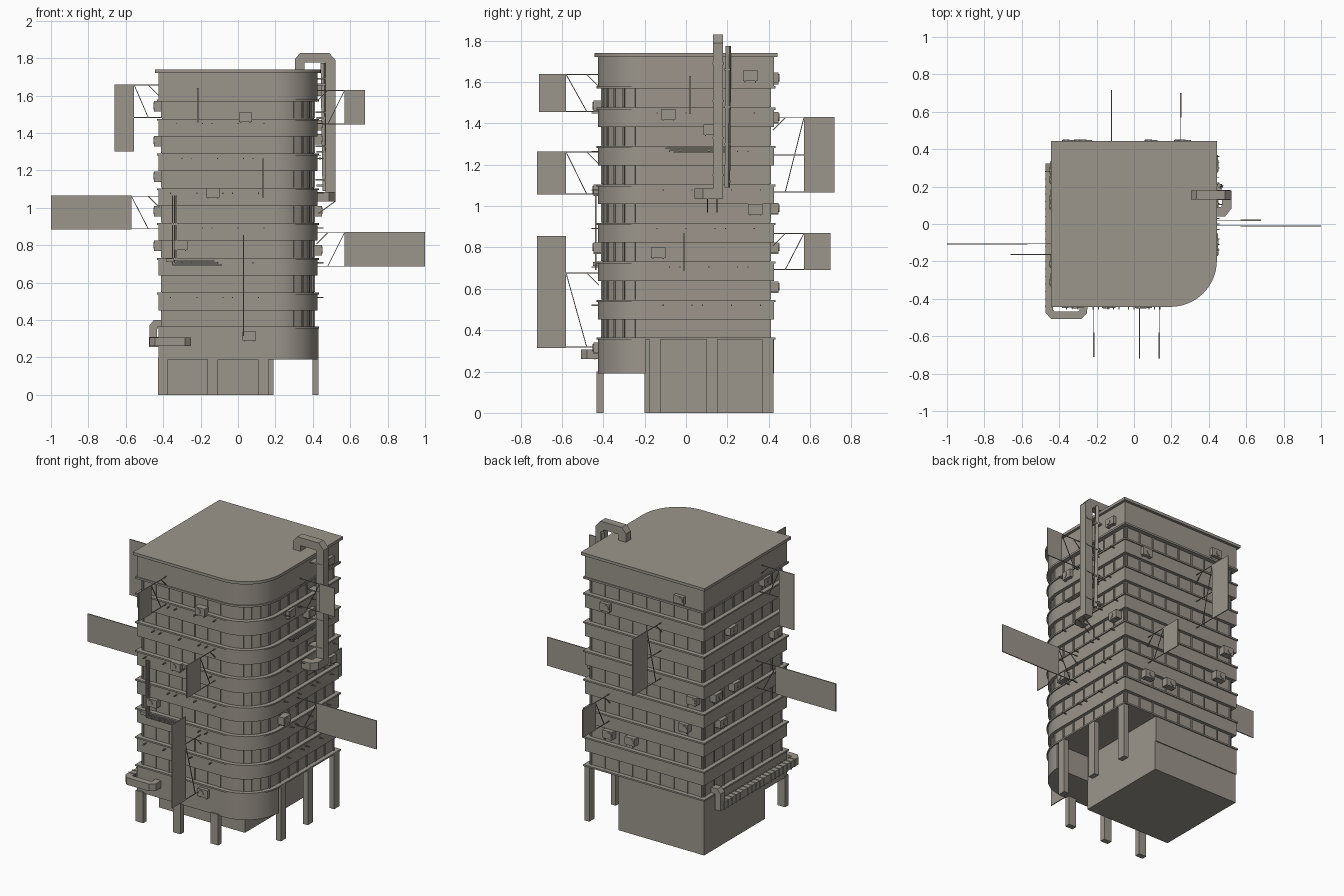
import bpy, bmesh, math
from mathutils import Vector, Matrix

if "Cube" in bpy.data.objects:
    bpy.data.objects.remove(bpy.data.objects["Cube"])

mat = bpy.data.materials.new("warm grey concrete")
mat.diffuse_color = (0.33, 0.30, 0.26, 1)
mat.use_nodes = True
mat.node_tree.nodes["Principled BSDF"].inputs["Base Color"].default_value = mat.diffuse_color


def finish(bm, name, smooth=False):
    bmesh.ops.recalc_face_normals(bm, faces=bm.faces[:])
    me = bpy.data.meshes.new(name)
    bm.to_mesh(me)
    bm.free()
    me.materials.append(mat)
    ob = bpy.data.objects.new(name, me)
    bpy.context.collection.objects.link(ob)
    if smooth:
        bpy.ops.object.select_all(action='DESELECT')
        ob.select_set(True)
        bpy.context.view_layer.objects.active = ob
        bpy.ops.object.shade_smooth_by_angle(angle=math.radians(30))
    return ob


def box(bm, c, size, ang=0.0):
    m = Matrix.Translation(c) @ Matrix.Rotation(ang, 4, 'Z') @ Matrix.Diagonal((*size, 1))
    bmesh.ops.create_cube(bm, size=1, matrix=m)


def rod(bm, a, b, w):
    a, b = Vector(a), Vector(b)
    d = b - a
    m = Matrix.Translation((a + b) / 2) @ d.to_track_quat('Z', 'Y').to_matrix().to_4x4()
    bmesh.ops.create_cube(bm, size=1, matrix=m @ Matrix.Diagonal((w, w, d.length, 1)))


def sweep(bm, path, normal, w, h):
    """Rectangular duct along a path lying in the plane with the given normal."""
    n, pts, rings = Vector(normal), [Vector(p) for p in path], []
    for i, p in enumerate(pts):
        t0 = (pts[i] - pts[i - 1]).normalized() if i else (pts[1] - pts[0]).normalized()
        t1 = (pts[i + 1] - pts[i]).normalized() if i < len(pts) - 1 else t0
        side = n.cross(t0 + t1).normalized()
        side *= w / 2 / max(0.3, side.dot(n.cross(t0)))
        rings.append([bm.verts.new(p + a * side + b * n * h / 2)
                      for a, b in ((1, 1), (-1, 1), (-1, -1), (1, -1))])
    for r, s in zip(rings, rings[1:]):
        for j in range(4):
            bm.faces.new((r[j], r[(j + 1) % 4], s[(j + 1) % 4], s[j]))
    bm.faces.new(rings[0])
    bm.faces.new(rings[-1])


def outline(h, notch=False):
    """Square plan with a rounded front right corner, optionally notched at the back right."""
    c, r, n = 0.195, h - 0.195, 16
    pts = [(-h, -h)]
    for i in range(n + 1):
        a = -math.pi / 2 + i * math.pi / 2 / n
        pts.append((c + r * math.cos(a), -c + r * math.sin(a)))
    return pts + ([(0.19, -c), (0.19, h)] if notch else [(h, h)]) + [(-h, h)]


def loft(profile, name, notch=False):
    bm = bmesh.new()
    rings = [[bm.verts.new((x, y, z)) for x, y in outline(h, notch)] for z, h in profile]
    k = len(rings[0])
    for r, s in zip(rings, rings[1:]):
        for j in range(k):
            bm.faces.new((r[j], r[(j + 1) % k], s[(j + 1) % k], s[j]))
    bm.faces.new(rings[0])
    bm.faces.new(rings[-1])
    return finish(bm, name, True)


# Tower: recessed window strips between projecting bands, roof lip on top
W, B, L, P = 0.405, 0.426, 0.433, 0.186
prof = [(0.355, B), (0.355, L), (0.365, L), (0.365, W)]
for k in range(6):
    z = 0.452 + P * k
    prof += [(z, W), (z, B), (z + 0.084, B), (z + 0.084, L), (z + 0.094, L), (z + 0.094, W)]
prof += [(1.568, W), (1.568, L), (1.58, L), (1.58, B), (1.722, B), (1.722, 0.443), (1.74, 0.443)]
loft(prof, "tower")
loft([(0.19, B), (0.356, B)], "first_floor", True)

# Ground floor block
bm = bmesh.new()
box(bm, (-0.117, 0.11, 0.096), (0.614, 0.62, 0.192))
finish(bm, "ground_floor")

# Columns along the front and right side
bm = bmesh.new()
for x in (-0.402, -0.135, 0.135):
    box(bm, (x, -0.417, 0.1), (0.054, 0.034, 0.2))
for y, top in ((-0.15, 0.357), (0.125, 0.357), (0.395, 0.357)):
    box(bm, (0.414, y, top / 2), (0.034, 0.054, top))
finish(bm, "columns")

# Window mullions around every window strip
spots = []
for i in range(9):
    s = -0.395 + i * 0.0985
    spots += [(-W, s, 0), (-s, W, math.pi / 2)]
for i in range(7):
    s = -0.395 + i * 0.092
    spots += [(s, -W, math.pi / 2), (W, -s, 0)]
for i in range(1, 6):
    a = -math.pi / 2 + i * math.pi / 12
    r = W - 0.195
    spots.append((0.195 + r * math.cos(a), -0.195 + r * math.sin(a), a))
bm = bmesh.new()
for k in range(7):
    for x, y, a in spots:
        box(bm, (x, y, 0.4085 + P * k), (0.012, 0.009, 0.09), a)
finish(bm, "window_mullions")

# Sides of the building: outward direction and sideways direction
SIDES = {"front": ((0, -1), (1, 0)), "back": ((0, 1), (1, 0)),
         "left": ((-1, 0), (0, 1)), "right": ((1, 0), (0, 1))}


def at(side, out, s, z):
    o, t = SIDES[side]
    return Vector((o[0] * out + t[0] * s, o[1] * out + t[1] * s, z))


def dims(side, out, s, z):
    return (out, s, z) if side in ("left", "right") else (s, out, z)


# Projecting sign panels: side, position, inner and outer reach, z range, bracket z range
SIGNS = [("left", -0.163, 0.555, 0.66, 1.30, 1.66, 1.48, 1.66),
         ("left", -0.106, 0.57, 1.0, 0.885, 1.065, 0.885, 1.065),
         ("right", 0.02, 0.57, 0.68, 1.445, 1.63, 1.445, 1.63),
         ("right", -0.01, 0.57, 1.0, 0.685, 0.87, 0.685, 0.87),
         ("front", -0.215, 0.58, 0.71, 1.455, 1.64, 1.455, 1.64),
         ("front", 0.135, 0.58, 0.72, 1.055, 1.265, 1.055, 1.265),
         ("front", 0.03, 0.58, 0.72, 0.315, 0.855, 0.315, 0.68),
         ("back", -0.12, 0.57, 0.717, 1.065, 1.43, 1.065, 1.43),
         ("back", 0.25, 0.57, 0.70, 0.69, 0.87, 0.69, 0.87)]
signs, brackets = bmesh.new(), bmesh.new()
for side, s, a, b, z0, z1, q0, q1 in SIGNS:
    box(signs, at(side, (a + b) / 2, s, (z0 + z1) / 2), dims(side, b - a, 0.006, z1 - z0))
    q0, q1, w = q0 + 0.003, q1 - 0.003, 0.004
    for z in (q0, q1):
        rod(brackets, at(side, 0.41, s, z), at(side, a, s, z), w)
    mid = 0.48
    rod(brackets, at(side, mid, s, q0), at(side, a, s, q1), w)
    rod(brackets, at(side, mid, s, q1), at(side, 0.42, s, q1 - 0.06), w)
    if q1 - q0 > 0.3 and side == "back":
        rod(brackets, at(side, 0.41, s, (q0 + q1) / 2), at(side, a, s, (q0 + q1) / 2), w)
finish(signs, "sign_panels")
finish(brackets, "sign_brackets")

# Air conditioner boxes with a round fan and two feet
UNITS = {"front": ((0.04, 1.485), (-0.135, 1.08), (-0.305, 0.80), (0.06, 0.315)),
         "right": ((0.31, 1.63), (-0.085, 1.445), (0.12, 1.37), (0.335, 0.985), (-0.135, 0.775)),
         "back": ((-0.26, 1.62), (0.27, 1.43), (-0.35, 0.99), (-0.29, 0.80), (0.25, 0.61), (0.09, 0.61)),
         "left": ((0.30, 0.985), (0.11, 0.985), (-0.2, 1.545), (0.15, 1.36), (-0.3, 1.17), (0.25, 0.80))}
bm = bmesh.new()
for side, units in UNITS.items():
    for s, z in units:
        box(bm, at(side, 0.4275, s, z), dims(side, 0.041, 0.07, 0.05))
        axis = Vector((*SIDES[side][0], 0)).to_track_quat('Z', 'Y').to_matrix().to_4x4()
        m = Matrix.Translation(at(side, 0.449, s - 0.012, z)) @ axis
        bmesh.ops.create_cone(bm, cap_ends=True, segments=12, radius1=0.018, radius2=0.018,
                              depth=0.006, matrix=m)
        for d in (-0.025, 0.025):
            box(bm, at(side, 0.43, s + d, z - 0.028), dims(side, 0.036, 0.005, 0.006))
finish(bm, "air_conditioners")

# Ventilation duct rising on the right side and bending over the roof
bm = bmesh.new()
sweep(bm, [(0.33, 0.155, 1.738), (0.33, 0.155, 1.785), (0.345, 0.155, 1.803), (0.475, 0.155, 1.803),
           (0.495, 0.155, 1.78), (0.495, 0.155, 1.035)], (0, 1, 0), 0.052, 0.05)
sweep(bm, [(0.495, 0.16, 1.06), (0.495, 0.09, 1.06), (0.475, 0.065, 1.06), (0.42, 0.065, 1.06)],
      (0, 0, 1), 0.05, 0.05)
for i in range(4):
    box(bm, (0.465, 0.155, 1.15 + i * 0.18), (0.1, 0.056, 0.008))
for y in (0.105, 0.15):
    rod(bm, (0.52, y, 1.035), (0.43, y, 0.97), 0.005)
finish(bm, "right_duct")

# Slim riser pipe beside the duct
bm = bmesh.new()
rod(bm, (0.465, 0.20, 1.09), (0.455, 0.205, 1.775), 0.02)
for z in (1.12, 1.3, 1.48, 1.66):
    box(bm, (0.445, 0.20, z), (0.05, 0.03, 0.01))
finish(bm, "riser_pipe")

# Low duct along the left side, wrapping round to the front
bm = bmesh.new()
sweep(bm, [(-0.272, -0.42, 0.283), (-0.272, -0.47, 0.283), (-0.29, -0.487, 0.283),
           (-0.435, -0.487, 0.283), (-0.452, -0.468, 0.283), (-0.452, 0.30, 0.283)], (0, 0, 1), 0.04, 0.046)
sweep(bm, [(-0.452, 0.30, 0.262), (-0.452, 0.30, 0.365), (-0.44, 0.30, 0.38), (-0.40, 0.30, 0.38)],
      (0, 1, 0), 0.04, 0.045)
for i in range(19):
    box(bm, (-0.45, -0.44 + i * 0.04, 0.283), (0.05, 0.006, 0.052))
finish(bm, "left_duct")

# Cable bundles on the front and right side
bm = bmesh.new()
for i in range(3):
    d = i * 0.01
    rod(bm, (-0.35 + d, -0.437, 0.695 + d), (-0.35 + d, -0.437, 1.065), 0.006)
    rod(bm, (-0.35 + d, -0.437, 0.695 + d), (-0.085 - 2 * d, -0.437, 0.695 + d), 0.006)
    rod(bm, (0.438, -0.10 + 2 * d, 1.28 - d), (0.438, 0.20, 1.28 - d), 0.006)
box(bm, (-0.365, -0.435, 0.72), (0.04, 0.03, 0.02))
finish(bm, "cable_bundles")

# Small wall hooks on the bands
bm = bmesh.new()
for k in range(6):
    for i in range(5):
        s = -0.36 + i * 0.11 + 0.03 * ((k * 2 + i) % 3)
        for side in ("front", "right"):
            t = s if side == "front" else -s
            box(bm, at(side, 0.44, t, 0.52 + P * k), dims(side, 0.035, 0.005, 0.006))
finish(bm, "wall_hooks")
